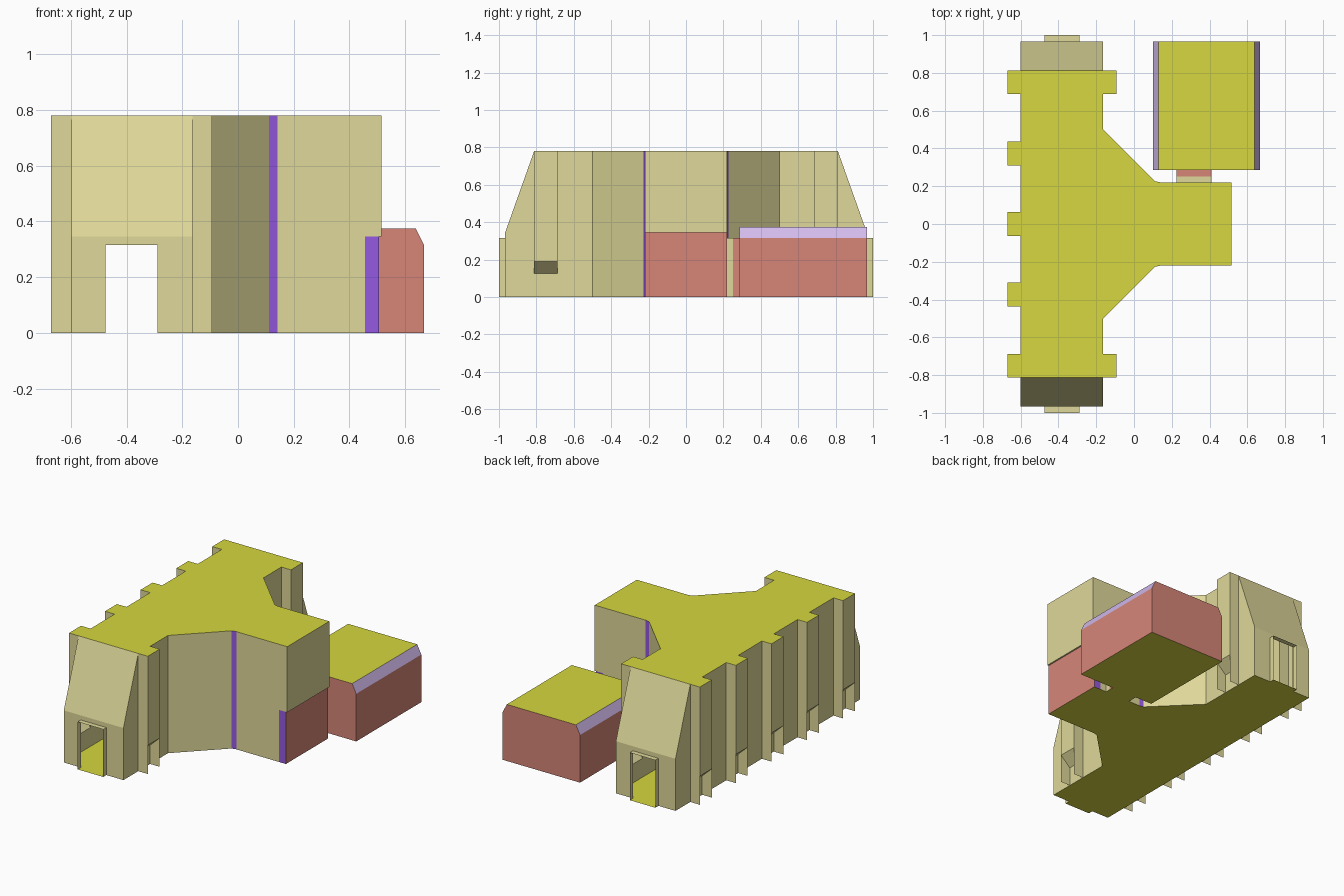
import bpy, bmesh
from mathutils import Vector

if "Cube" in bpy.data.objects:
    bpy.data.objects.remove(bpy.data.objects["Cube"])


def material(name, rgb):
    m = bpy.data.materials.new(name)
    m.diffuse_color = (*rgb, 1)
    m.use_nodes = True
    m.node_tree.nodes["Principled BSDF"].inputs["Base Color"].default_value = m.diffuse_color
    return m


TAN = material("tan_wall", (0.74, 0.69, 0.32))
OLIVE = material("olive_roof", (0.67, 0.68, 0.05))
RED = material("red_wall", (0.68, 0.24, 0.19))
GLASS = material("violet_glass", (0.30, 0.10, 0.75))
LILAC = material("lilac_skylight", (0.65, 0.50, 0.85))

H, EAVE, DOOR = 0.78, 0.345, 0.315       # roof, end eave and door heights
XL, XR = -0.60, -0.163                   # hall side walls
Y_ROOF, Y_END = 0.812, 0.967             # top and foot of sloped ends
DX = (-0.475, -0.288)                    # end door
LX = (0.225, 0.41)                       # link door
BW, BD = 0.0625, 0.07                    # buttress half width and depth
LEFT = (-0.7495, -0.373, 0, 0.373, 0.7495)
RIGHT = (-0.7495, 0.7495)


def part(name, faces):
    """Build one object from (material, points, outward direction) faces."""
    bm = bmesh.new()
    mats = []
    for mat, pts, out in faces:
        if mat not in mats:
            mats.append(mat)
        f = bm.faces.new([bm.verts.new(p) for p in pts])
        f.normal_update()
        if f.normal.dot(Vector(out)) < 0:
            f.normal_flip()
        f.material_index = mats.index(mat)
    bmesh.ops.remove_doubles(bm, verts=bm.verts[:], dist=1e-4)
    me = bpy.data.meshes.new(name)
    bm.to_mesh(me)
    bm.free()
    for m in mats:
        me.materials.append(m)
    ob = bpy.data.objects.new(name, me)
    bpy.context.collection.objects.link(ob)
    return ob


def wall(mat, a, b, out, z0=0, z1=H):
    return (mat, [(*a, z0), (*b, z0), (*b, z1), (*a, z1)], out)


def flat(mat, pts, z, up=1):
    return (mat, [(x, y, z) for x, y in pts], (0, 0, up))


def rect(x0, x1, y0, y1):
    return [(x0, y0), (x1, y0), (x1, y1), (x0, y1)]


def door_wall(mat, x0, x1, y, top, door, out):
    a, b = door
    prof = [(x0, 0), (a, 0), (a, DOOR), (b, DOOR), (b, 0), (x1, 0), (x1, top), (x0, top)]
    return (mat, [(x, y, z) for x, z in prof], out)


def frame(mat, door, y0, y1):
    """Open door surround: two cheeks, a lid and a threshold."""
    a, b = door
    return [wall(mat, (a, y0), (a, y1), (-1, 0, 0), 0, DOOR),
            wall(mat, (b, y0), (b, y1), (1, 0, 0), 0, DOOR),
            flat(mat, rect(a, b, y0, y1), DOOR),
            flat(OLIVE, rect(a, b, y0, y1), 0, -1)]


# Hall side walls, between the buttresses
walls = []
edges = [-Y_ROOF] + [y + d for y in LEFT for d in (-BW, BW)] + [Y_ROOF]
for y0, y1 in zip(edges[2::2], edges[3::2]):
    if y1 - y0 > 0.01:
        walls.append(wall(TAN, (XL, y0), (XL, y1), (-1, 0, 0)))
glass = []
for s in (-1, 1):
    # Right wall, splayed wall and glazed joint
    walls.append(wall(TAN, (XR, s * 0.687), (XR, s * 0.5), (1, 0, 0)))
    walls.append(wall(TAN, (XR, s * 0.5), (0.112, s * 0.226), (1, s, 0)))
    glass.append(wall(GLASS, (0.112, s * 0.226), (0.142, s * 0.22), (0, s, 0)))
    # Sloped end with doorway
    for x, o in ((XL, -1), (XR, 1)):
        prof = [(Y_ROOF, 0), (Y_END, 0), (Y_END, EAVE), (Y_ROOF, H)]
        walls.append((TAN, [(x, s * y, z) for y, z in prof], (o, 0, 0)))
    walls.append(door_wall(TAN, XL, XR, s * Y_END, EAVE, DX, (0, s, 0)))
    walls.append((TAN, [(XL, s * Y_END, EAVE), (XR, s * Y_END, EAVE),
                        (XR, s * Y_ROOF, H), (XL, s * Y_ROOF, H)], (0, s, 1)))
    part("end_porch", frame(TAN, DX, s * Y_END, s * 1.0))
part("hall_walls", walls)
part("glazed_joints", glass)


# Buttresses: open at the foot, with a sloped underside
def buttress(x, o, y):
    xo, a, b = x + o * BD, y - BW, y + BW
    return [wall(TAN, (x, a), (xo, a), (0, -1, 0)),
            wall(TAN, (x, b), (xo, b), (0, 1, 0)),
            wall(TAN, (xo, a), (xo, b), (o, 0, 0), 0.19, H),
            (TAN, [(xo, a, 0.19), (xo, b, 0.19), (x, b, 0.125), (x, a, 0.125)], (o, 0, -1)),
            wall(TAN, (x, a), (x, b), (o, 0, 0), 0, 0.125)]


for x, o, ys in ((XL, -1, LEFT), (XR, 1, RIGHT)):
    for y in ys:
        part("buttress", buttress(x, o, y))

# Hall roof and floor
splay = [(XR, -0.5), (0.112, -0.226), (0.142, -0.22), (0.142, 0.22), (0.112, 0.226), (XR, 0.5)]
roof = [flat(OLIVE, [(XL, -Y_ROOF), (XR, -Y_ROOF)] + splay + [(XR, Y_ROOF), (XL, Y_ROOF)], H)]
for x, o, ys in ((XL, -1, LEFT), (XR, 1, RIGHT)):
    for y in ys:
        roof.append(flat(OLIVE, rect(x, x + o * BD, y - BW, y + BW), H))
part("hall_roof", roof)
part("hall_floor", [flat(OLIVE, [(XL, -Y_END), (XR, -Y_END)] + splay
                         + [(XR, Y_END), (XL, Y_END)], 0, -1)])

# Side block with a recessed red base wall and glazed corners
B0, B1, BR, G, BY = 0.142, 0.515, 0.505, 0.455, 0.22
block = [flat(OLIVE, rect(B0, B1, -BY, BY), H),
         flat(OLIVE, rect(B0, BR, -BY, BY), 0, -1),
         flat(TAN, rect(BR, B1, -BY, BY), EAVE, -1),
         wall(TAN, (B1, -BY), (B1, BY), (1, 0, 0), EAVE, H),
         wall(RED, (BR, -BY), (BR, BY), (1, 0, 0), 0, EAVE),
         wall(TAN, (B0, -BY), (G, -BY), (0, -1, 0), 0, EAVE),
         door_wall(TAN, B0, G, BY, EAVE, LX, (0, 1, 0))]
for s in (-1, 1):
    block.append(wall(TAN, (B0, s * BY), (B1, s * BY), (0, s, 0), EAVE, H))
    block.append(wall(GLASS, (G, s * BY), (BR, s * BY), (0, s, 0), 0, EAVE))
part("side_block", block)

# Link between side block and annex
part("link_tan", frame(TAN, LX, BY, 0.252))
part("link_red", frame(RED, LX, 0.252, 0.285))

# Red annex with sloped skylights along both long edges
A0, A1, AY0, AY1, AH, C = 0.10, 0.667, 0.285, Y_END, 0.375, 0.03
annex = [flat(OLIVE, rect(A0 + C, A1 - C, AY0, AY1), AH),
         flat(OLIVE, rect(A0, A1, AY0, AY1), 0, -1),
         door_wall(RED, A0, A1, AY0, DOOR, LX, (0, -1, 0)),
         wall(RED, (A0, AY1), (A1, AY1), (0, 1, 0), 0, DOOR)]
for y, s in ((AY0, -1), (AY1, 1)):
    annex.append((RED, [(A0, y, DOOR), (A1, y, DOOR), (A1 - C, y, AH), (A0 + C, y, AH)], (0, s, 0)))
for x, s in ((A0, -1), (A1, 1)):
    annex.append(wall(RED, (x, AY0), (x, AY1), (s, 0, 0), 0, DOOR))
    annex.append((LILAC, [(x, AY0, DOOR), (x, AY1, DOOR),
                          (x - s * C, AY1, AH), (x - s * C, AY0, AH)], (s, 0, 1)))
part("annex", annex)
